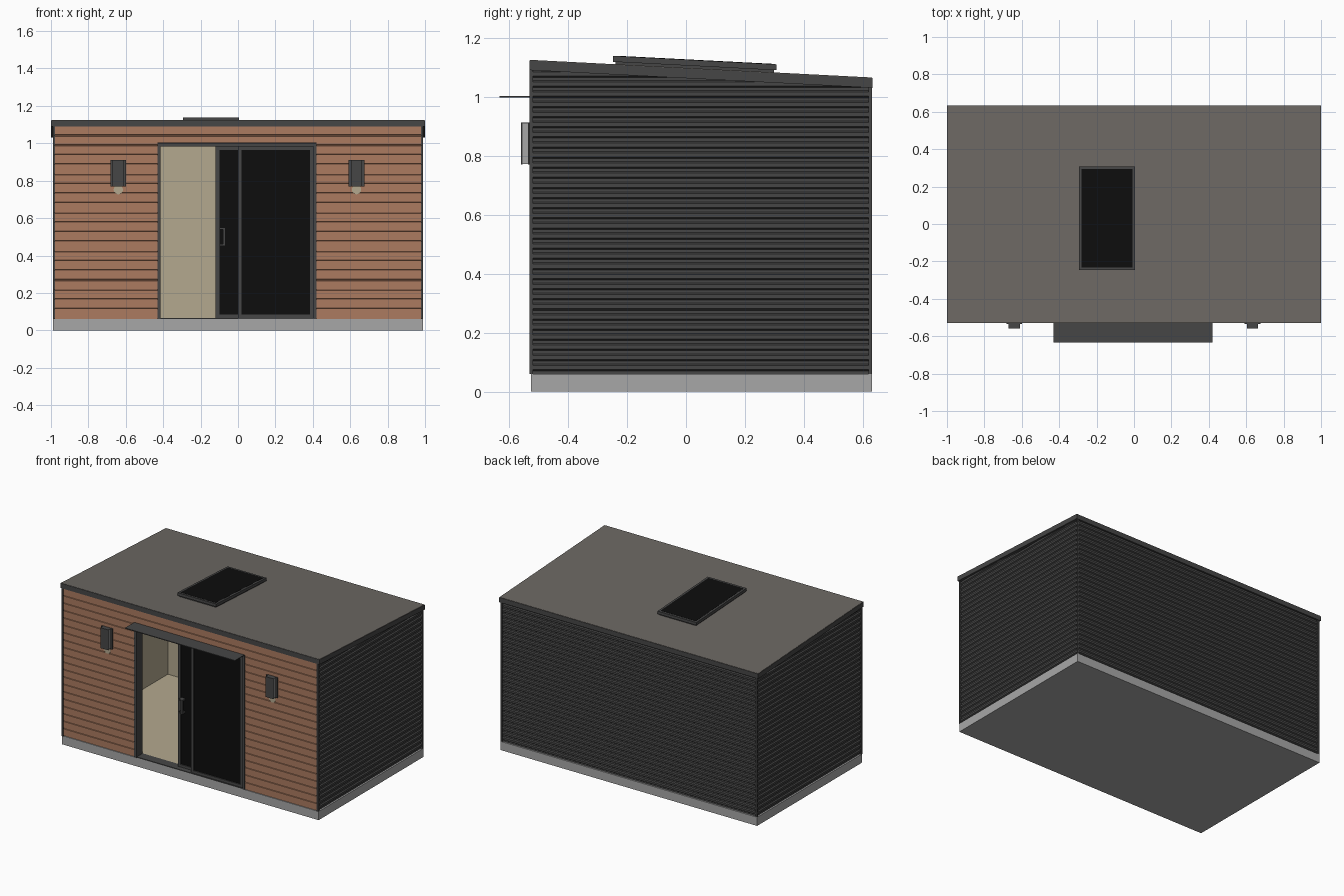
import bpy, bmesh
from mathutils import Vector

if "Cube" in bpy.data.objects:
    bpy.data.objects.remove(bpy.data.objects["Cube"], do_unlink=True)


def material(name, r, g, b):
    m = bpy.data.materials.new(name)
    m.use_nodes = True
    m.diffuse_color = (r, g, b, 1)
    bsdf = next(n for n in m.node_tree.nodes if n.type == "BSDF_PRINCIPLED")
    bsdf.inputs["Base Color"].default_value = (r, g, b, 1)
    bsdf.inputs["Roughness"].default_value = 0.8
    return m


DARK = material("dark grey metal", 0.061, 0.061, 0.061)
WOOD = material("warm wood", 0.413, 0.198, 0.117)
CONCRETE = material("light grey concrete", 0.39, 0.39, 0.39)
ROOF = material("roof felt", 0.15, 0.138, 0.125)
CREAM = material("cream interior", 0.456, 0.397, 0.275)
GLASS = material("black glass", 0.004, 0.004, 0.004)

# Shared dimensions
FRONT, BACK, SIDE = -0.53, 0.633, 0.99
FLOOR, EAVE = 0.06, 1.09
SLOPE = -0.06 / (BACK - FRONT)
DOOR_L, DOOR_R, DOOR_TOP = -0.43, 0.42, 1.0


def finish(name, bm, mat):
    me = bpy.data.meshes.new(name)
    bm.to_mesh(me)
    bm.free()
    me.materials.append(mat)
    ob = bpy.data.objects.new(name, me)
    bpy.context.scene.collection.objects.link(ob)
    return ob


def clip(bm, co, no):
    bmesh.ops.bisect_plane(bm, geom=bm.verts[:] + bm.edges[:] + bm.faces[:],
                           plane_co=co, plane_no=no, clear_outer=True)


def box(name, x, y, z, mat, slope="none"):
    """Box from ranges; slope 'all' shears it with the roof, 'top' only its top."""
    bm = bmesh.new()
    bmesh.ops.create_cube(bm, size=1)
    for v in bm.verts:
        top = v.co.z > 0
        v.co = Vector([r[0] if c < 0 else r[1] for c, r in zip(v.co, (x, y, z))])
        if slope == "all" or (slope == "top" and top):
            v.co.z += SLOPE * (v.co.y - FRONT)
    return finish(name, bm, mat)


def frame(name, x, y, z, t, mat, bottom=True):
    """Upright rectangular frame with bars of width t."""
    box(name + "_left", (x[0], x[0] + t), y, z, mat)
    box(name + "_right", (x[1] - t, x[1]), y, z, mat)
    inner = (x[0] + t, x[1] - t)
    box(name + "_top", inner, y, (z[1] - t, z[1]), mat)
    if bottom:
        box(name + "_bottom", inner, y, (z[0], z[0] + t), mat)


def cladding(name, start, along, length, profile, pitch, mat, z0=FLOOR, z1=EAVE):
    """Sheet with a repeated (depth, height fraction) profile, cut below the roof."""
    along = Vector(along)
    out = along.cross(Vector((0, 0, 1)))
    rows = int((EAVE - FLOOR) / pitch) + 1
    points = [(d, FLOOR + (i + f) * pitch) for i in range(rows) for d, f in profile]
    bm = bmesh.new()
    previous = None
    for d, z in points:
        base = Vector(start) + out * d + Vector((0, 0, z))
        pair = [bm.verts.new(base), bm.verts.new(base + along * length)]
        if previous:
            bm.faces.new((previous[0], previous[1], pair[1], pair[0]))
        previous = pair
    clip(bm, (0, FRONT, EAVE), (0, -SLOPE, 1))
    clip(bm, (0, 0, z1), (0, 0, 1))
    clip(bm, (0, 0, z0), (0, 0, -1))
    return finish(name, bm, mat)


# Base slab and interior floor
box("base_slab", (-SIDE, SIDE), (-0.525, 0.63), (0, FLOOR), CONCRETE)
box("interior_floor", (-0.97, 0.97), (-0.47, 0.61), (FLOOR, 0.064), CREAM)

# Inner lining
for side, x in (("right", (-0.975, -0.965)), ("left", (0.965, 0.975))):
    box(side + "_lining", x, (-0.515, 0.615), (FLOOR, EAVE), CREAM, "top")
box("back_lining", (-0.965, 0.965), (0.605, 0.615), (FLOOR, EAVE), CREAM, "top")
box("ceiling", (-0.965, 0.965), (-0.515, 0.605), (1.075, 1.088), CREAM, "all")
for name, x, z0 in (("front_lining_right", (-0.965, DOOR_L), FLOOR),
                    ("front_lining_left", (DOOR_R, 0.965), FLOOR),
                    ("front_lining_top", (DOOR_L, DOOR_R), DOOR_TOP)):
    box(name, x, (-0.515, -0.47), (z0, EAVE), CREAM, "top")

# Corrugated metal on the sides and back
RIB = [(0, 0), (0, 0.3), (0.008, 0.45), (0.008, 0.85), (0, 1)]
PITCH = 0.0343
depth = BACK - FRONT - 0.02
cladding("left_corrugation", (0.978, FRONT + 0.01, 0), (0, 1, 0), depth, RIB, PITCH, DARK)
cladding("right_corrugation", (-0.978, BACK - 0.01, 0), (0, -1, 0), depth, RIB, PITCH, DARK)
cladding("back_corrugation", (0.98, 0.619, 0), (-1, 0, 0), 1.96, RIB, PITCH, DARK)

# Wooden boards on the front
BOARD = [(-0.006, 0), (-0.006, 0.1), (0, 0.14), (0, 0.98), (-0.006, 1)]
for name, x0, x1, z0 in (("boards_right", -0.98, DOOR_L, FLOOR),
                         ("boards_left", DOOR_R, 0.98, FLOOR),
                         ("boards_over_door", DOOR_L, DOOR_R, DOOR_TOP)):
    cladding(name, (x0, -0.525, 0), (1, 0, 0), x1 - x0, BOARD, 0.0515, WOOD, z0)

# Corner trims
for side, x in (("right", (-SIDE, -0.978)), ("left", (0.978, SIDE))):
    box(side + "_front_corner", x, (FRONT, -0.518), (FLOOR, EAVE), DARK, "top")
    box(side + "_back_corner", x, (0.618, 0.63), (FLOOR, EAVE), DARK, "top")

# Sloping roof with dark edge and felt cover
box("roof_edge", (-1, 1), (FRONT, BACK), (EAVE, 1.123), DARK, "all")
box("roof_cover", (-0.998, 0.998), (FRONT + 0.002, BACK - 0.002), (1.122, 1.125), ROOF, "all")

# Skylight
sx, sy = (-0.295, 0.005), (-0.247, 0.307)
box("skylight_curb", (sx[0] + 0.008, sx[1] - 0.008), (sy[0] + 0.008, sy[1] - 0.008),
    (1.124, 1.135), DARK, "all")
box("skylight_frame", sx, sy, (1.133, 1.153), DARK, "all")
box("skylight_glass", (sx[0] + 0.014, sx[1] - 0.014), (sy[0] + 0.014, sy[1] - 0.014),
    (1.152, 1.154), GLASS, "all")

# Door frame, threshold and canopy
frame("door_frame", (DOOR_L, DOOR_R), (FRONT, -0.46), (FLOOR, DOOR_TOP), 0.016, DARK, False)
box("threshold", (-0.414, 0.404), (-0.525, -0.46), (FLOOR, 0.066), DARK)
box("canopy", (DOOR_L, DOOR_R), (-0.633, FRONT), (0.998, 1.003), DARK)

# Glass door panels, the sliding one standing behind the fixed one
for name, x, y in (("fixed_door", (0.0, 0.404), -0.52), ("sliding_door", (-0.12, 0.284), -0.49)):
    frame(name, x, (y, y + 0.022), (0.064, 0.984), 0.02, DARK)
    box(name + "_glass", (x[0] + 0.02, x[1] - 0.02), (y + 0.007, y + 0.015),
        (0.084, 0.964), GLASS)

# Door handle
box("handle_grip", (-0.08, -0.068), (-0.518, -0.506), (0.45, 0.55), DARK)
for name, z in (("handle_lower_end", 0.45), ("handle_upper_end", 0.538)):
    box(name, (-0.1, -0.068), (-0.51, -0.483), (z, z + 0.012), DARK)

# Wall lamps with a flat round glow below each
for side, x in (("right", -0.64), ("left", 0.634)):
    z = (0.77, 0.912)
    box(side + "_lamp_plate", (x - 0.042, x + 0.042), (-0.535, -0.524), z, DARK)
    box(side + "_lamp_body", (x - 0.028, x + 0.028), (-0.555, -0.535),
        (0.772, 0.91), CONCRETE)
    box(side + "_lamp_front", (x - 0.03, x + 0.03), (-0.559, -0.555), z, DARK)
    box(side + "_lamp_cap", (x - 0.03, x + 0.03), (-0.555, -0.535), (0.91, 0.912), DARK)
    bm = bmesh.new()
    bmesh.ops.create_cone(bm, cap_ends=True, segments=20, radius1=0.025, radius2=0.025, depth=0.004)
    for v in bm.verts:
        v.co = Vector((x + v.co.x, -0.526 + v.co.z, 0.752 + v.co.y))
    bmesh.ops.recalc_face_normals(bm, faces=bm.faces[:])
    finish(side + "_lamp_glow", bm, CREAM)
